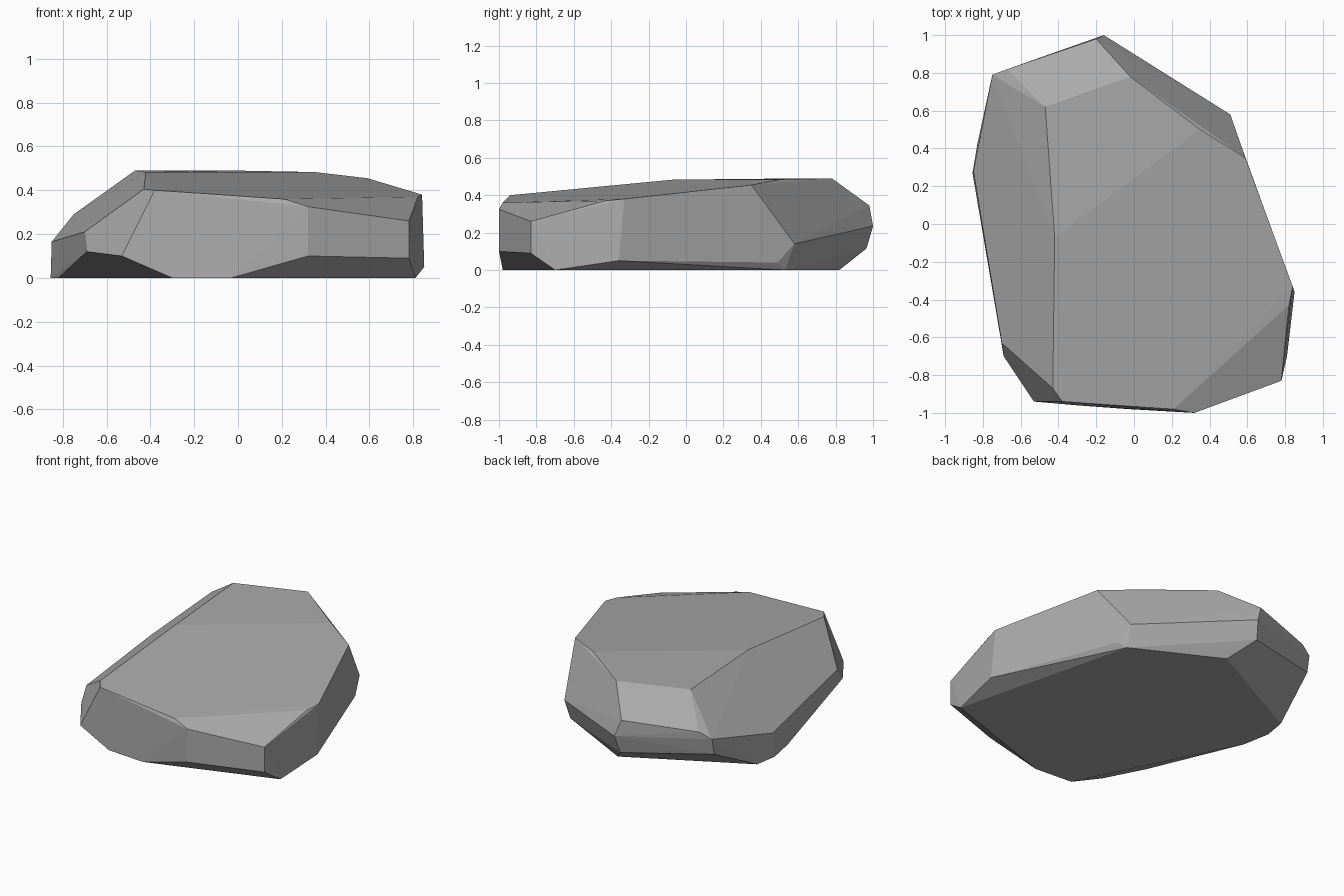
import bpy
import bmesh
import math

default_cube = bpy.data.objects.get("Cube")
if default_cube:
    bpy.data.objects.remove(default_cube, do_unlink=True)


def make_material(name, shade):
    """One plain flat colour for viewport and render."""
    material = bpy.data.materials.new(name)
    material.use_nodes = True
    colour = (shade, shade, shade, 1)
    material.diffuse_color = colour
    shader = next(n for n in material.node_tree.nodes if n.type == 'BSDF_PRINCIPLED')
    shader.inputs["Base Color"].default_value = colour
    shader.inputs["Roughness"].default_value = .9
    return material


def make_boulder(name, corner_groups, material):
    """Wrap the corners in a convex skin and merge nearly flat facets."""
    bm = bmesh.new()
    for group in corner_groups:
        for corner in group:
            bm.verts.new(corner)
    hull = bmesh.ops.convex_hull(bm, input=bm.verts)
    unused = {v for v in hull["geom_interior"] + hull["geom_unused"]
              if isinstance(v, bmesh.types.BMVert)}
    bmesh.ops.delete(bm, geom=list(unused), context='VERTS')
    bmesh.ops.dissolve_limit(bm, angle_limit=math.radians(2),
                             verts=bm.verts, edges=bm.edges)
    bmesh.ops.recalc_face_normals(bm, faces=bm.faces)
    mesh = bpy.data.meshes.new(name)
    bm.to_mesh(mesh)
    bm.free()
    mesh.materials.append(material)
    for face in mesh.polygons:
        face.use_smooth = False
    boulder = bpy.data.objects.new(name, mesh)
    bpy.context.collection.objects.link(boulder)
    return boulder


# Upper plateau, gently sloping down to the front
plateau = [
    (-.47, .62, .49), (-.02, .78, .49), (.35, .5, .483), (.59, .35, .455),
    (-.42, -.07, .483), (-.43, -.87, .405), (-.38, -.94, .4),
    (.21, -.98, .36), (.82, -.43, .37), (.84, -.33, .38),
]

# Front wall and its chamfered corners
front_wall = [
    (.32, -1, .325), (.78, -.83, .26), (.78, -.83, .09), (.32, -1, .1),
    (-.53, -.94, .1), (-.69, -.7, .12), (-.7, -.63, .21),
]

# Side and back walls
outer_walls = [
    (.85, -.36, .05), (.54, .49, .04), (.51, .58, .14),
    (-.16, 1, .235), (-.2, .98, .345), (-.18, .965, .115),
    (-.67, .82, .33), (-.75, .79, .29), (-.75, .77, .18),
    (-.85, .28, .165),
]

# Flat underside resting on the ground
underside = [
    (.81, -.7, 0), (.5, .53, 0), (-.06, .82, 0), (-.83, .42, 0),
    (-.855, .27, 0), (-.82, .08, 0), (-.3, -.96, 0), (-.03, -.98, 0),
]

stone_grey = make_material("stone grey", .4)
make_boulder("boulder", [plateau, front_wall, outer_walls, underside], stone_grey)
